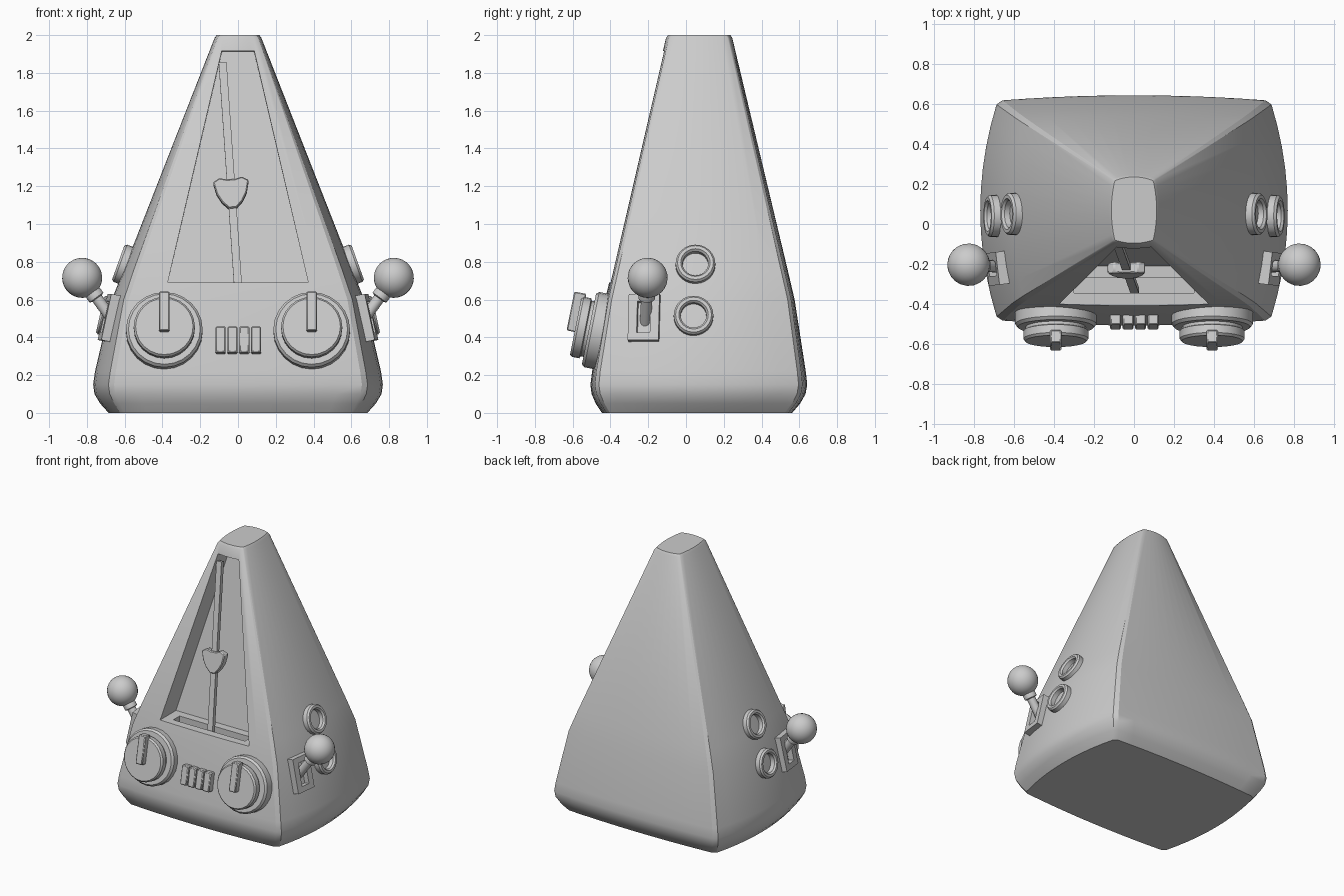
import bpy, bmesh, math
from mathutils import Vector, Matrix

if "Cube" in bpy.data.objects:
    bpy.data.objects.remove(bpy.data.objects["Cube"])


def finish(bm, name, mat=None, mirror=False, bevel=0.0, angle=35):
    """Turn a bmesh into a named object, placed in world coordinates."""
    if mat:
        bm.transform(mat)
    bmesh.ops.recalc_face_normals(bm, faces=bm.faces[:])
    me = bpy.data.meshes.new(name)
    bm.to_mesh(me)
    bm.free()
    ob = bpy.data.objects.new(name, me)
    bpy.context.collection.objects.link(ob)
    bpy.ops.object.select_all(action='DESELECT')
    ob.select_set(True)
    bpy.context.view_layer.objects.active = ob
    bpy.ops.object.shade_smooth_by_angle(angle=math.radians(angle))
    if bevel:
        b = ob.modifiers.new("bevel", 'BEVEL')
        b.width, b.segments, b.limit_method = bevel, 1, 'ANGLE'
    if mirror:
        ob.modifiers.new("mirror", 'MIRROR').use_mirror_merge = False
    return ob


def frame(pos, normal, up=(0, 0, 1)):
    """Local z along the normal, local y as close to up as possible."""
    n = Vector(normal).normalized()
    y = Vector(up)
    y = (y - n * y.dot(n)).normalized()
    x = y.cross(n)
    m = Matrix((x, y, n)).transposed().to_4x4()
    m.translation = Vector(pos)
    return m


def box(bm, x0, x1, y0, y1, z0, z1):
    m = Matrix.Translation(((x0 + x1) / 2, (y0 + y1) / 2, (z0 + z1) / 2))
    bmesh.ops.create_cube(bm, size=1, matrix=m @ Matrix.Diagonal((x1 - x0, y1 - y0, z1 - z0, 1)))


def loft(bm, loops, closed=False):
    """Skin equal-length loops; cap both ends, or close them into a ring."""
    rows = [[bm.verts.new(p) for p in loop] for loop in loops]
    n = len(rows[0])
    pairs = list(zip(rows, rows[1:])) + ([(rows[-1], rows[0])] if closed else [])
    for a, b in pairs:
        for i in range(n):
            j = (i + 1) % n
            bm.faces.new((a[i], a[j], b[j], b[i]))
    if not closed:
        bm.faces.new(rows[0][::-1])
        bm.faces.new(rows[-1])


def lathe(bm, profile, segs=24, closed=False):
    loft(bm, [[(r * math.cos(2 * math.pi * i / segs), r * math.sin(2 * math.pi * i / segs), h)
               for i in range(segs)] for r, h in profile], closed)


# Body: bulging four-sided taper
# z, corner half width, middle half width, front y corner/middle, back y corner/middle
sections = [(0.00, .62, .685, -.42, -.445, .54, .562),
            (0.05, .65, .73, -.45, -.478, .58, .605),
            (0.10, .673, .76, -.473, -.50, .607, .633),
            (0.15, .68, .767, -.48, -.506, .615, .642),
            (0.22, .67, .757, -.473, -.497, .608, .634),
            (0.60, .60, .668, -.41, -.428, .555, .575),
            (0.75, .55, .608, -.375, -.393, .52, .54),
            (1.985, .108, .124, -.09, -.106, .226, .245),
            (2.00, .096, .113, -.08, -.096, .216, .235)]


def section(z, wc, wm, fc, fm, bc, bmid):
    ts = [-.965 + 1.93 * i / 10 for i in range(11)]
    yc, yh = (fc + bc) / 2, (bc - fc) / 2
    bulge = lambda c, m, t: c + (m - c) * (1 - t * t)
    return ([(wc * t, bulge(fc, fm, t), z) for t in ts]
            + [(bulge(wc, wm, t), yc + yh * t, z) for t in ts]
            + [(-wc * t, bulge(bc, bmid, t), z) for t in ts]
            + [(-bulge(wc, wm, t), yc - yh * t, z) for t in ts])


bm = bmesh.new()
loft(bm, [section(*s) for s in sections])
body = finish(bm, "body")

# Window recess with a sloping back wall, and the slot in its floor
bm = bmesh.new()
loft(bm, [[(-.372, -.7, .69), (.372, -.7, .69), (.372, -.21, .69), (-.372, -.21, .69)],
          [(-.09, -.7, 1.94), (.09, -.7, 1.94), (.085, .03, 1.91), (-.085, .03, 1.91)]])
window = finish(bm, "window_cutter")
bm = bmesh.new()
box(bm, -.3, .3, -.345, -.27, .58, .75)
slot = finish(bm, "slot_cutter")
for cutter in (window, slot):
    mod = body.modifiers.new("cut", 'BOOLEAN')
    mod.operation, mod.solver, mod.object = 'DIFFERENCE', 'EXACT', cutter
    bpy.context.view_layer.objects.active = body
    bpy.ops.object.modifier_apply(modifier=mod.name)
    bpy.data.objects.remove(cutter)
bpy.ops.object.select_all(action='DESELECT')
body.select_set(True)
bpy.context.view_layer.objects.active = body
bpy.ops.object.shade_smooth_by_angle(angle=math.radians(30))

# Pendulum rod and sliding weight
swing = frame((.005, -.335, .6), (0, -1, .19), (-.08, .22, 1.16))
bm = bmesh.new()
box(bm, -.021, .021, 0, 1.28, -.015, .015)
finish(bm, "pendulum_rod", swing)
half = [(.02, .49), (.055, .525), (.08, .57), (.095, .635), (.06, .655), (.02, .645)]
outline = half + [(-x, y) for x, y in reversed(half)]
bm = bmesh.new()
loft(bm, [[(x, y, h) for x, y in outline] for h in (-.025, .03)])
finish(bm, "pendulum_weight", swing, bevel=.006)

# Front dials with pointer bars
dial = frame((.39, -.445, .43), (0, -1, .2))
bm = bmesh.new()
lathe(bm, [(.203, -.03), (.203, .055), (.19, .07), (.16, .07)])
finish(bm, "dial_base", dial, mirror=True)
bm = bmesh.new()
lathe(bm, [(.15, .06), (.15, .085), (.162, .09), (.162, .13), (.152, .142)])
finish(bm, "dial_knob", dial, mirror=True)
bm = bmesh.new()
box(bm, -.028, .028, -.03, .18, .12, .185)
finish(bm, "dial_pointer", dial, mirror=True, bevel=.006)

# Four small front keys
bm = bmesh.new()
for i in range(4):
    x = -.092 + i * .0625
    box(bm, x - .027, x + .027, -.07, .07, -.03, .05)
finish(bm, "front_keys", frame((0, -.465, .38), (0, -1, .19)), bevel=.006)

# Raised rings on both sides
for name, pos, tilt in (("upper_side_ring", (.59, .05, .78), .36),
                        ("lower_side_ring", (.685, .04, .51), .22)):
    bm = bmesh.new()
    lathe(bm, [(.105, -.03), (.105, .035), (.095, .047), (.078, .047), (.068, .035), (.068, -.03)],
          closed=True)
    finish(bm, name, frame(pos, (1, 0, tilt)), mirror=True)

# Side levers: slotted plate, stick, collar and ball
bm = bmesh.new()
for sx in (-1, 1):
    box(bm, *sorted((sx * .035, sx * .082)), -.125, .125, -.04, .04)
    box(bm, -.036, .036, *sorted((sx * .085, sx * .125)), -.04, .04)
finish(bm, "lever_plate", frame((.668, -.22, .50), (1, -.12, .22)), mirror=True)
start, ball = Vector((.64, -.215, .46)), Vector((.825, -.203, .715))
aim = ball - start
bm = bmesh.new()
d = aim.length
lathe(bm, [(.03, 0), (.03, d - .135), (.045, d - .13), (.045, d - .1), (.03, d - .05)], 16)
finish(bm, "lever_stick", frame(start, aim), mirror=True)
bm = bmesh.new()
bmesh.ops.create_uvsphere(bm, u_segments=24, v_segments=16, radius=.106)
finish(bm, "lever_ball", frame(ball, aim), mirror=True)
